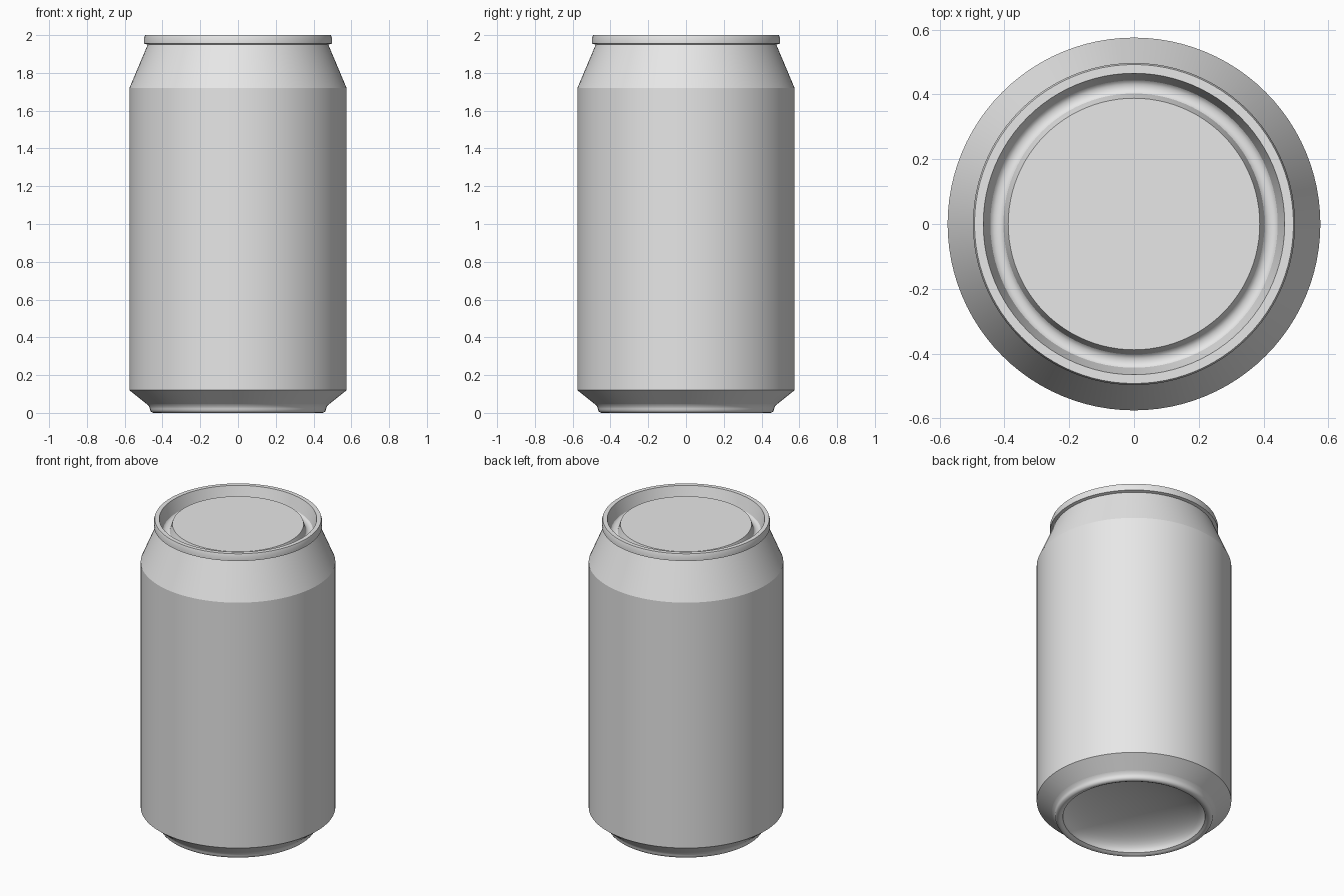
import bpy, bmesh, math
from mathutils import Matrix, Vector

cube = bpy.data.objects.get("Cube")
if cube:
    bpy.data.objects.remove(cube, do_unlink=True)

GREY = (0.8, 0.8, 0.8, 1.0)
aluminium = bpy.data.materials.new("aluminium_grey")
aluminium.use_nodes = True
aluminium.diffuse_color = GREY
aluminium.node_tree.nodes["Principled BSDF"].inputs["Base Color"].default_value = GREY

SIDES = 96


def lathe(name, profile, angle=25):
    """Spin a (radius, height) profile, listed from bottom centre outwards, around z."""
    bm = bmesh.new()
    verts = [bm.verts.new((r, 0, z)) for r, z in profile]
    edges = [bm.edges.new(pair) for pair in zip(verts, verts[1:])]
    bmesh.ops.spin(bm, geom=verts + edges, cent=(0, 0, 0), axis=(0, 0, 1),
                   angle=2 * math.pi, steps=SIDES, use_merge=True)
    bmesh.ops.remove_doubles(bm, verts=bm.verts, dist=0.0001)
    # Face the strip outwards: to the right of the profile's direction
    bm.normal_update()
    r0, z0 = profile[-2]
    r1, z1 = profile[-1]
    middle = Vector(((r0 + r1) / 2, 0, (z0 + z1) / 2))
    outward = Vector((z1 - z0, 0, r0 - r1))
    nearest = min(bm.faces, key=lambda f: (f.calc_center_median() - middle).length)
    if nearest.normal.dot(outward) < 0:
        bmesh.ops.reverse_faces(bm, faces=bm.faces)
    mesh = bpy.data.meshes.new(name)
    bm.to_mesh(mesh)
    bm.free()
    mesh.materials.append(aluminium)
    obj = bpy.data.objects.new(name, mesh)
    bpy.context.collection.objects.link(obj)
    bpy.ops.object.select_all(action="DESELECT")
    obj.select_set(True)
    bpy.context.view_layer.objects.active = obj
    bpy.ops.object.shade_smooth_by_angle(angle=math.radians(angle))
    return obj


def arc(cr, cz, rr, rz, start, end, steps):
    """Points on an elliptical arc, in degrees."""
    turns = [math.radians(start + (end - start) * i / steps) for i in range(steps + 1)]
    return [(cr + rr * math.cos(t), cz + rz * math.sin(t)) for t in turns]


# Hollow dome underneath and the rounded standing ring
dome = arc(0, 0.01, 0.42, 0.13, 90, 0, 14)
ring = arc(0.445, 0.022, 0.022, 0.022, 240, 360, 6)
lathe("base_dome", dome + ring[:1])
lathe("standing_ring", ring + [(0.471, 0.035), (0.485, 0.048)], 40)

# Tapered foot, straight wall and shoulder
lathe("lower_taper", [(0.485, 0.048), (0.575, 0.12)])
lathe("can_wall", [(0.575, 0.12), (0.575, 1.72)])
lathe("shoulder", [(0.575, 1.72), (0.478, 1.95)])

# Rolled rim, countersunk groove and raised lid panel
groove = arc(0.423, 1.925, 0.022, 0.015, 0, -180, 8)
lathe("rim_and_lid", [(0.478, 1.95), (0.497, 1.955), (0.497, 1.985), (0.492, 2.0),
                      (0.465, 2.0)] + groove + [(0.388, 1.965), (0, 1.965)])
